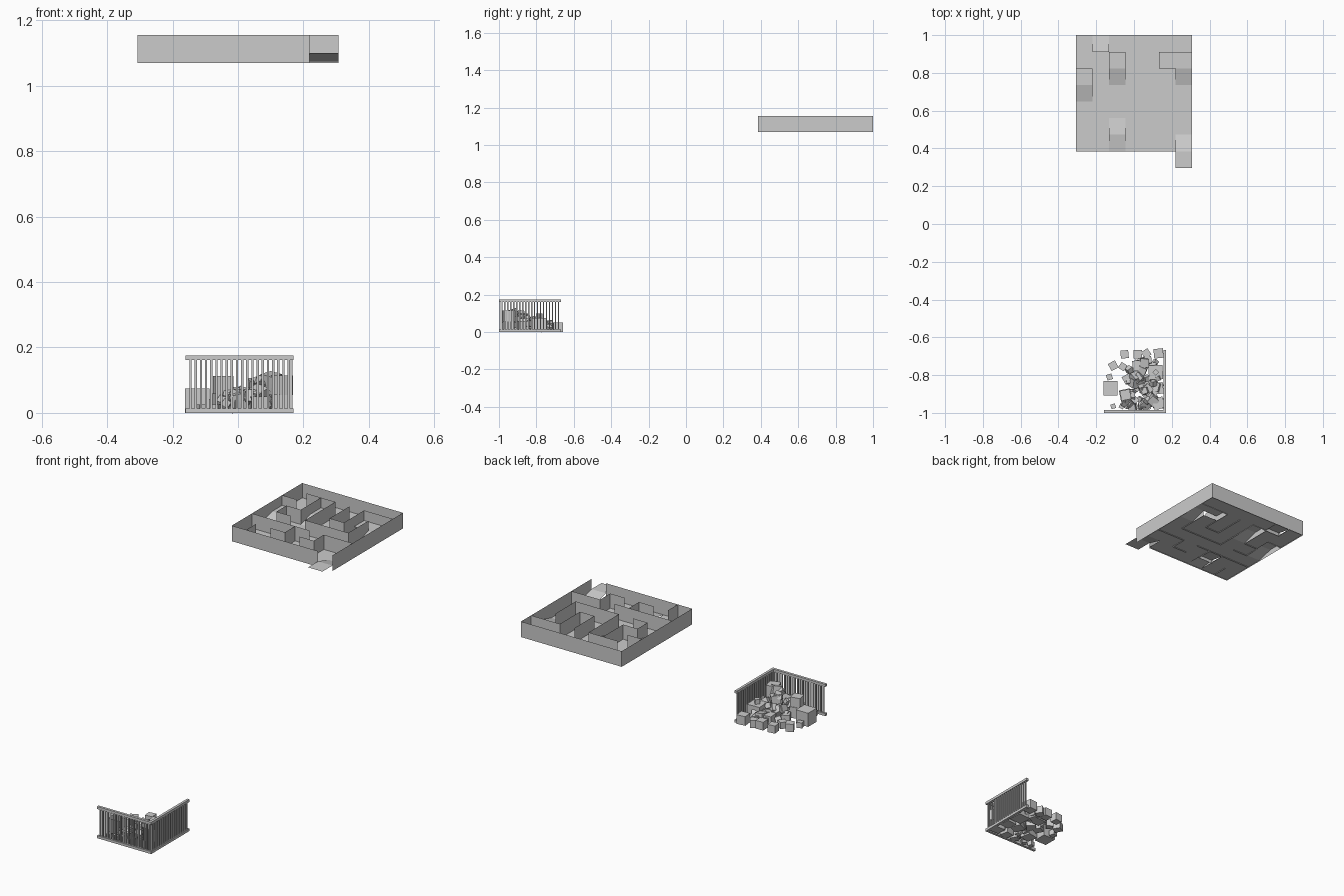
import bpy, bmesh, math, random
from mathutils import Matrix, Euler, Vector

if "Cube" in bpy.data.objects:
    bpy.data.objects.remove(bpy.data.objects["Cube"])

random.seed(7)


def finish(bm, name):
    me = bpy.data.meshes.new(name)
    bm.to_mesh(me)
    bm.free()
    ob = bpy.data.objects.new(name, me)
    bpy.context.collection.objects.link(ob)
    return ob


def add_box(bm, centre, size, rot=(0, 0, 0)):
    m = Matrix.LocRotScale(Vector(centre), Euler(rot), Vector(size))
    bmesh.ops.create_cube(bm, size=1, matrix=m)


def quad(bm, pts):
    bm.faces.new([bm.verts.new(p) for p in pts])


# Maze grid: 7 x 7 cells, thin sheet walls
X0, Y0, C = -0.3075, 0.385, 0.0878
ZB, ZT = 1.07, 1.156
gx = lambda i: X0 + i * C
gy = lambda j: Y0 + j * C


def wall_run(bm, pts):
    for (a, b), (c, d) in zip(pts, pts[1:]):
        quad(bm, [(gx(a), gy(b), ZB), (gx(c), gy(d), ZB),
                  (gx(c), gy(d), ZT), (gx(a), gy(b), ZT)])


# Outer walls, leaving the front right cell open
bm = bmesh.new()
wall_run(bm, [(6, 0), (0, 0), (0, 7), (7, 7), (7, 0)])
finish(bm, "maze_outer_walls")

# Inner walls
bm = bmesh.new()
for run in [
    [(1, 6), (3, 6), (3, 3), (6, 3), (6, 5)],
    [(2, 6), (2, 4), (1, 4), (1, 3), (2, 3)],
    [(0, 5), (1, 5)],
    [(4, 6), (4, 4), (5, 4), (5, 6), (7, 6)],
    [(0, 2), (4, 2)],
    [(3, 2), (3, 1), (2, 1)],
    [(5, 2), (7, 2)],
    [(5, 2), (5, 1), (4, 1)],
    [(1, 1), (1, 0)],
]:
    wall_run(bm, run)
finish(bm, "maze_inner_walls")

# Floor: level cells with a few sloping ramp cells (front height, back height)
LOW = 1.075
ramps = {(6, 0): (1.10, LOW), (0, 3): (LOW, 1.10), (2, 4): (LOW, 1.10),
         (6, 4): (LOW, 1.10), (1, 6): (1.09, LOW), (2, 0): (LOW, 1.088),
         (2, 1): (1.088, LOW), (6, -1): (1.10, 1.10)}
# Cells raised to meet the tops of the ramps
raised = {(0, 4): 1.10, (2, 5): 1.10, (6, 5): 1.10, (5, 5): 1.10}
bm = bmesh.new()
for i, j in [(i, j) for i in range(7) for j in range(7)] + [(6, -1)]:
    h = raised.get((i, j), LOW)
    a, b = ramps.get((i, j), (h, h))
    quad(bm, [(gx(i), gy(j), a), (gx(i + 1), gy(j), a),
              (gx(i + 1), gy(j + 1), b), (gx(i), gy(j + 1), b)])
finish(bm, "maze_floor")

# Railings: front side and right side, each two rails with thin bars
L, R, F, B = -0.16, 0.17, -1.0, -0.667
T, H, N = 0.014, 0.175, 20
bm = bmesh.new()
for z in (T / 2, H - T / 2):
    add_box(bm, ((L + R) / 2, F + T / 2, z), (R - L, T, T))
for k in range(N):
    x = L + 0.015 + k * (R - L - 0.03) / (N - 1)
    add_box(bm, (x, F + T / 2, H / 2), (0.007, 0.007, H - 2 * T))
finish(bm, "front_railing")

bm = bmesh.new()
for z in (T / 2, H - T / 2):
    add_box(bm, (R - T / 2, (F + B) / 2, z), (T, B - F, T))
for k in range(N):
    y = F + 0.015 + k * (B - F - 0.03) / (N - 1)
    add_box(bm, (R - T / 2, y, H / 2), (0.007, 0.007, H - 2 * T))
finish(bm, "right_railing")

# Block pile: placed blocks (x, y, base z, size, yaw)
blocks = [
    (-0.125, -0.87, 0, .075, 0), (-0.045, -0.905, 0, .06, .2),
    (-0.045, -0.905, .06, .053, .2), (0.115, -0.785, 0, .075, .05),
    (0.115, -0.785, .075, .025, .78), (0.02, -0.75, 0, .055, .1),
    (-0.05, -0.69, 0, .042, .1), (0.02, -0.69, 0, .045, .03),
    (0.065, -0.685, 0, .04, .6), (0.13, -0.685, 0, .05, .1),
    (-0.11, -0.75, 0, .042, .5), (-0.06, -0.755, 0, .036, 1.0),
    (-0.13, -0.81, 0, .03, .3), (-0.035, -0.82, 0, .045, .5),
    (-0.11, -0.965, 0, .025, .3), (-0.065, -0.965, 0, .025, 1.1),
    (0.01, -0.82, 0, .05, .8), (0.06, -0.74, 0, .04, .3),
    (0.125, -0.87, 0, .06, .1), (0.13, -0.95, 0, .055, 0),
    (0.13, -0.95, .055, .06, .3), (0.06, -0.96, 0, .05, .2),
    (0.0, -0.965, 0, .04, .5), (0.06, -0.87, 0, .06, .4),
]
bm = bmesh.new()
for x, y, z, s, yaw in blocks:
    add_box(bm, (x, y, z + s / 2), (s, s, s), (0, 0, yaw))

# Tumbled blocks fill a mound leaning into the corner
count = 0
while count < 48:
    x, y = random.uniform(-0.06, 0.14), random.uniform(-0.97, -0.72)
    d = math.hypot(x - 0.1, y + 0.9)
    top = 0.135 * (1 - d / 0.24)
    s = random.choice((.024, .028, .032, .038, .046))
    if top < s * 0.8:
        continue
    z = random.uniform(s * 0.75, max(s * 0.8, top - s * 0.4))
    tilt = [random.uniform(-0.7, 0.7) for _ in range(2)]
    add_box(bm, (x, y, z), (s, s, s), (tilt[0], tilt[1], random.uniform(0, 1.5)))
    count += 1
finish(bm, "block_pile")
